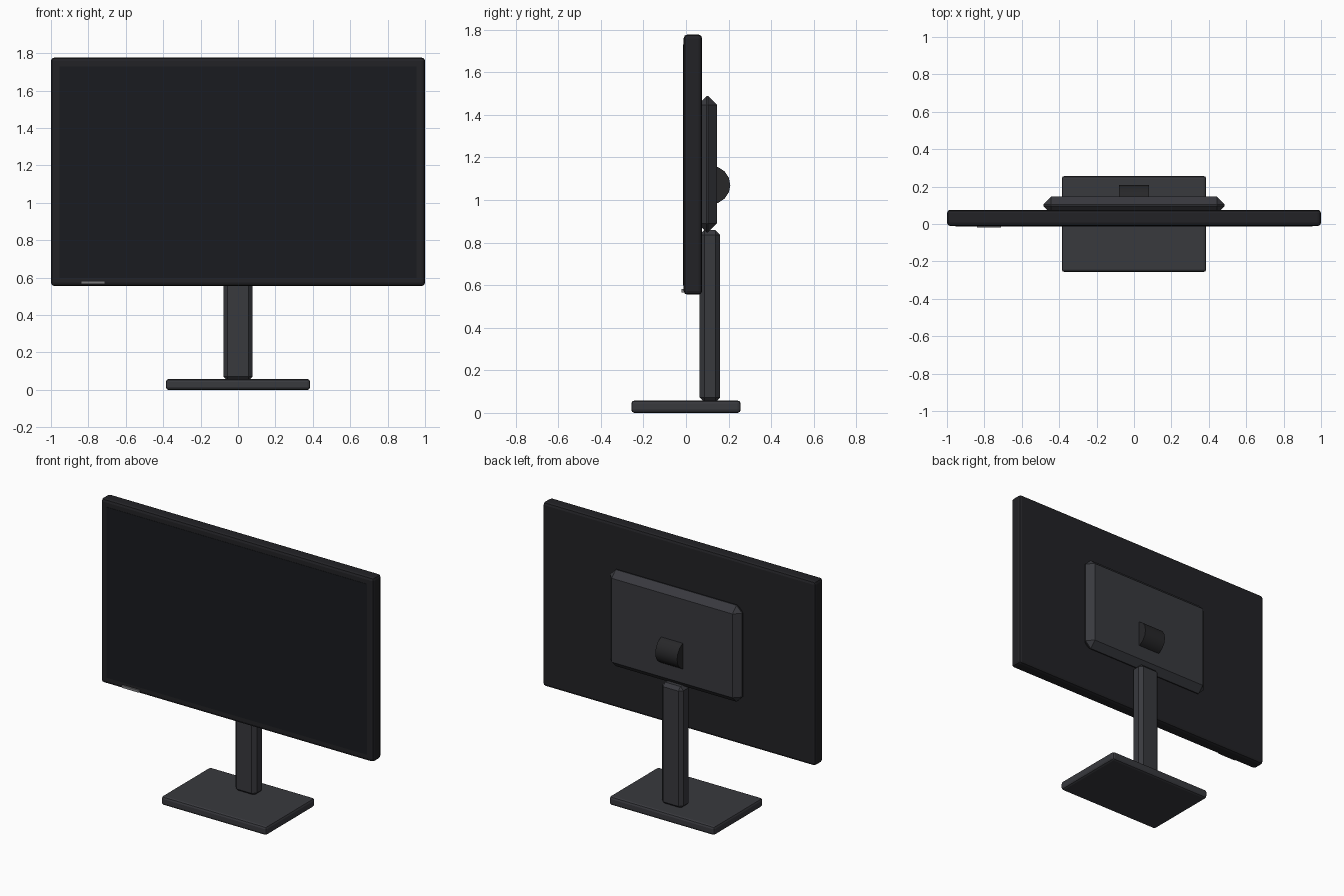
import bpy, math

if "Cube" in bpy.data.objects:
    bpy.data.objects.remove(bpy.data.objects["Cube"])


def material(name, r, g, b):
    m = bpy.data.materials.new(name)
    m.diffuse_color = (r, g, b, 1)
    m.use_nodes = True
    m.node_tree.nodes["Principled BSDF"].inputs["Base Color"].default_value = m.diffuse_color
    return m


shell = material("shell_black", 0.016, 0.016, 0.019)
glass = material("screen_black", 0.010, 0.011, 0.014)
grey = material("stand_grey", 0.040, 0.041, 0.048)
dark = material("hinge_dark", 0.020, 0.020, 0.022)
light = material("indicator_grey", 0.20, 0.20, 0.21)


def finish(obj, name, mat, bevel=0, segments=1):
    obj.name = name
    obj.data.materials.append(mat)
    bpy.ops.object.transform_apply(location=False, rotation=True, scale=True)
    if bevel:
        mod = obj.modifiers.new("Bevel", 'BEVEL')
        mod.width = bevel
        mod.segments = segments
        mod.limit_method = 'ANGLE'
    return obj


def box(name, x, y, z, mat, bevel=0, segments=1):
    """Box from (min, max) pairs on each axis."""
    centre = [(a + b) / 2 for a, b in (x, y, z)]
    bpy.ops.mesh.primitive_cube_add(size=1, location=centre)
    obj = bpy.context.object
    obj.scale = [b - a for a, b in (x, y, z)]
    return finish(obj, name, mat, bevel, segments)


# Display panel with chamfered rim, and the screen on its front
box("display_housing", (-1, 1), (-0.011, 0.076), (0.555, 1.777), shell, 0.018, 2)
box("screen", (-0.955, 0.955), (-0.013, 0.0), (0.598, 1.73), glass)

# Small indicator strip on the lower bezel
box("indicator_strip", (-0.84, -0.712), (-0.02, 0.0), (0.566, 0.582), light)

# Rear electronics cover with wide chamfers
box("rear_cover", (-0.485, 0.485), (0.055, 0.146), (0.848, 1.488), grey, 0.042)

# Hinge barrel lying along x
bpy.ops.mesh.primitive_cylinder_add(vertices=16, radius=0.09, depth=0.16,
                                    location=(0, 0.118, 1.07),
                                    rotation=(0, math.pi / 2, 0))
hinge = finish(bpy.context.object, "hinge_barrel", dark)
bpy.ops.object.shade_smooth_by_angle(angle=math.radians(30))

# Stand column and base plate
box("stand_column", (-0.078, 0.078), (0.064, 0.16), (0.05, 0.858), grey, 0.022)
box("base_plate", (-0.386, 0.386), (-0.257, 0.257), (0, 0.058), grey, 0.015, 2)
